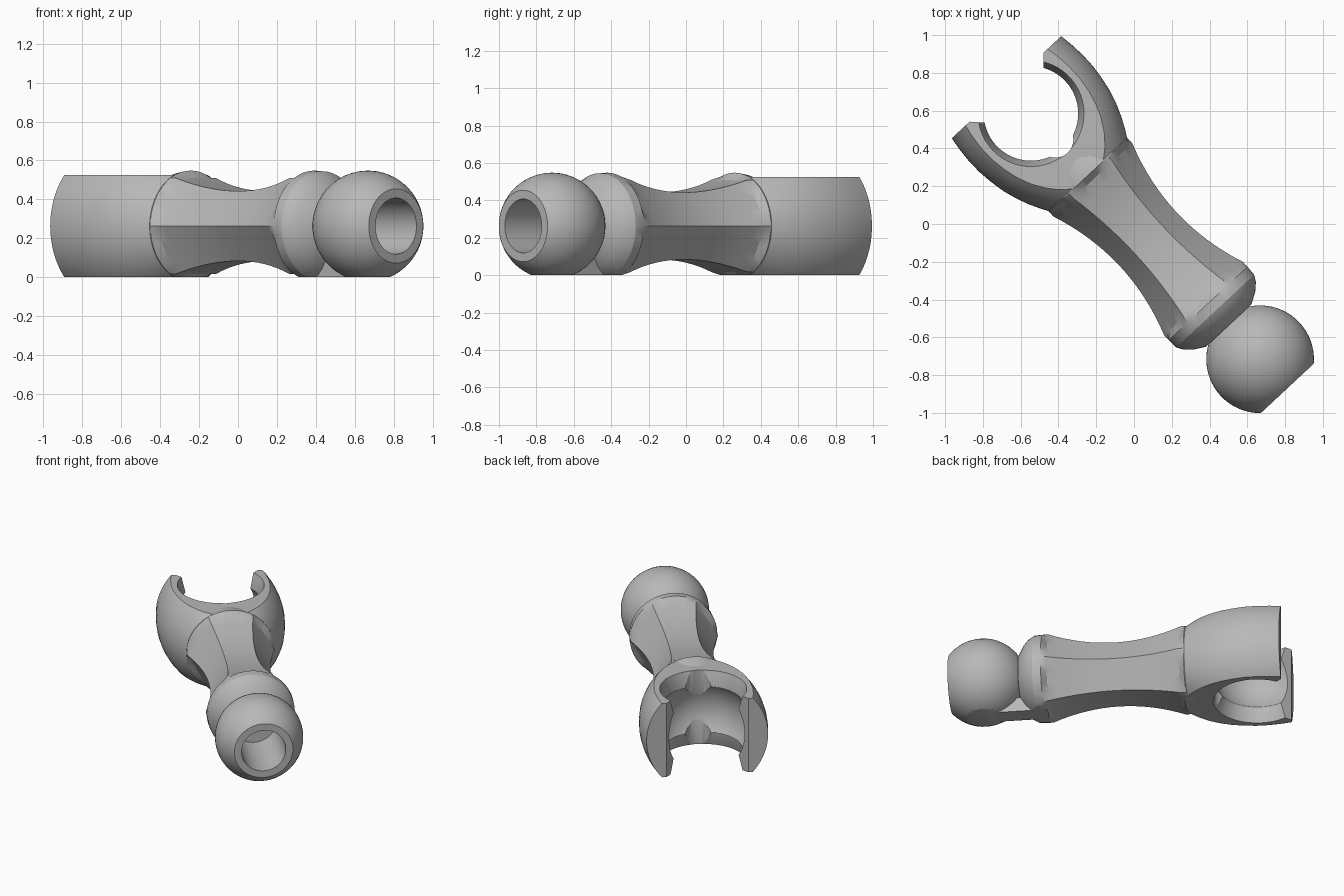
import bpy, bmesh, math
from mathutils import Matrix

cube = bpy.data.objects.get("Cube")
if cube:
    bpy.data.objects.remove(cube)

MID = 0.263        # height of the long axis
TOP = 0.262        # flat height of the fork above the axis
SOCKET = -0.80     # socket centre along the axis
BALL = 0.979       # ball centre along the axis
PLACE = Matrix.Translation((0, 0, MID)) @ Matrix.Rotation(math.radians(-47), 4, 'Z')

grey = bpy.data.materials.new("plain grey")
grey.use_nodes = True
GREY = (0.48, 0.48, 0.48, 1)
grey.diffuse_color = GREY
grey.node_tree.nodes["Principled BSDF"].inputs["Base Color"].default_value = GREY


def clip(bm, z, up):
    """Cut flat at height z, dropping what lies above (up=1) or below (up=-1)."""
    geom = bm.verts[:] + bm.edges[:] + bm.faces[:]
    cut = bmesh.ops.bisect_plane(bm, geom=geom, plane_co=(0, 0, z),
                                 plane_no=(0, 0, up), clear_outer=True)
    edges = [e for e in cut["geom_cut"] if isinstance(e, bmesh.types.BMEdge)]
    bmesh.ops.holes_fill(bm, edges=[e for e in edges if e.is_boundary], sides=0)


def make(name, bm):
    bmesh.ops.recalc_face_normals(bm, faces=bm.faces)
    bm.transform(PLACE)
    mesh = bpy.data.meshes.new(name)
    bm.to_mesh(mesh)
    bm.free()
    mesh.materials.append(grey)
    ob = bpy.data.objects.new(name, mesh)
    bpy.context.collection.objects.link(ob)
    return ob


def loft(rings):
    """Skin a list of closed point rings and cap both ends."""
    bm = bmesh.new()
    loops = [[bm.verts.new(p) for p in ring] for ring in rings]
    n = len(loops[0])
    for a, b in zip(loops, loops[1:]):
        for i in range(n):
            j = (i + 1) % n
            bm.faces.new((a[i], a[j], b[j], b[i]))
    bm.faces.new(loops[0])
    bm.faces.new(loops[-1])
    return bm


def ring(u, radius, hexagonal=False, n=48):
    """Round or six-sided ring across the long axis."""
    pts = []
    for i in range(n):
        a = math.tau * i / n
        r = radius
        if hexagonal:
            r *= math.cos(math.pi / 6) / math.cos(a % (math.pi / 3) - math.pi / 6)
        pts.append((u, r * math.cos(a), r * math.sin(a)))
    return pts


def upright(u, profile, n=64):
    """Round solid about a vertical axis at u; profile holds (radius, z)."""
    return loft([[(u + r * math.cos(math.tau * i / n), r * math.sin(math.tau * i / n), z)
                  for i in range(n)] for r, z in profile])


def sphere(u, radius):
    bm = bmesh.new()
    bmesh.ops.create_uvsphere(bm, u_segments=64, v_segments=32, radius=radius,
                              matrix=Matrix.Translation((u, 0, 0)) @ Matrix.Rotation(math.pi / 2, 4, 'Y'))
    return bm


def subtract(ob, cutters):
    bpy.context.view_layer.objects.active = ob
    for cutter in cutters:
        cutter.hide_render = True
        mod = ob.modifiers.new("cut", 'BOOLEAN')
        mod.operation, mod.solver, mod.object = 'DIFFERENCE', 'EXACT', cutter
        bpy.ops.object.modifier_apply(modifier=mod.name)
        bpy.data.objects.remove(cutter)


def smooth(ob, angle=25):
    bpy.ops.object.select_all(action='DESELECT')
    ob.select_set(True)
    bpy.context.view_layer.objects.active = ob
    bpy.ops.object.shade_smooth_by_angle(angle=math.radians(angle))


# Six-sided waisted shaft with round collars at both ends
rings = [ring(-0.48, 0.255), ring(-0.41, 0.276), ring(-0.355, 0.285)]
for i in range(17):
    t = i / 8 - 1
    rings.append(ring(0.11 + 0.43 * t, 0.207 + 0.078 * t * t, True))
rings += [ring(u, r) for u, r in ((0.575, 0.285), (0.63, 0.282), (0.665, 0.262),
                                  (0.70, 0.225), (0.735, 0.165))]
bm = loft(rings)
clip(bm, -MID, -1)
smooth(make("shaft", bm))

# Ball with a flat nose and a blind round hole
bm = sphere(BALL, 0.285)
clip(bm, -MID, -1)
ball = make("ball", bm)
nose = make("nose_cutter", loft([ring(1.19, 0.5), ring(1.4, 0.5)]))
bore = make("bore_cutter", loft([ring(0.75, 0.144), ring(1.3, 0.144)]))
subtract(ball, [nose, bore])
smooth(ball)

# Small foot bridging the ball and the shaft underneath
bm = bmesh.new()
bmesh.ops.create_cube(bm, size=1, matrix=Matrix.Translation((0.755, 0, 0.05 - MID))
                      @ Matrix.Diagonal((0.27, 0.12, 0.10, 1)))
make("neck_foot", bm)

# Full, rounded fork, flat above and below
swell = [(-0.36, 0.285), (-0.40, 0.308), (-0.46, 0.338), (-0.53, 0.366), (-0.60, 0.387),
         (-0.68, 0.402), (-0.76, 0.411), (-0.84, 0.412), (-0.92, 0.406), (-0.99, 0.396)]
bm = loft([ring(u, r, n=96) for u, r in swell])
clip(bm, TOP, 1)
clip(bm, -MID, -1)
fork = make("socket_fork", bm)

# Socket hollow, tapered opening, rear notch and spread mouth
hollow = make("hollow_cutter", sphere(SOCKET, 0.298))
opening = make("opening_cutter", upright(SOCKET, [(0.293, -0.30), (0.25, -0.165),
                                                  (0.25, 0.165), (0.293, 0.30)]))
notch = make("notch_cutter", upright(-0.61, [(0.095, -0.4), (0.095, 0.4)], 32))
mouth = make("mouth_cutter", loft([[(-0.80, -0.09, z), (-0.80, 0.09, z),
                                    (-1.10, 0.37, z), (-1.10, -0.37, z)] for z in (-0.4, 0.4)]))
subtract(fork, [hollow, opening, notch, mouth])
smooth(fork)
